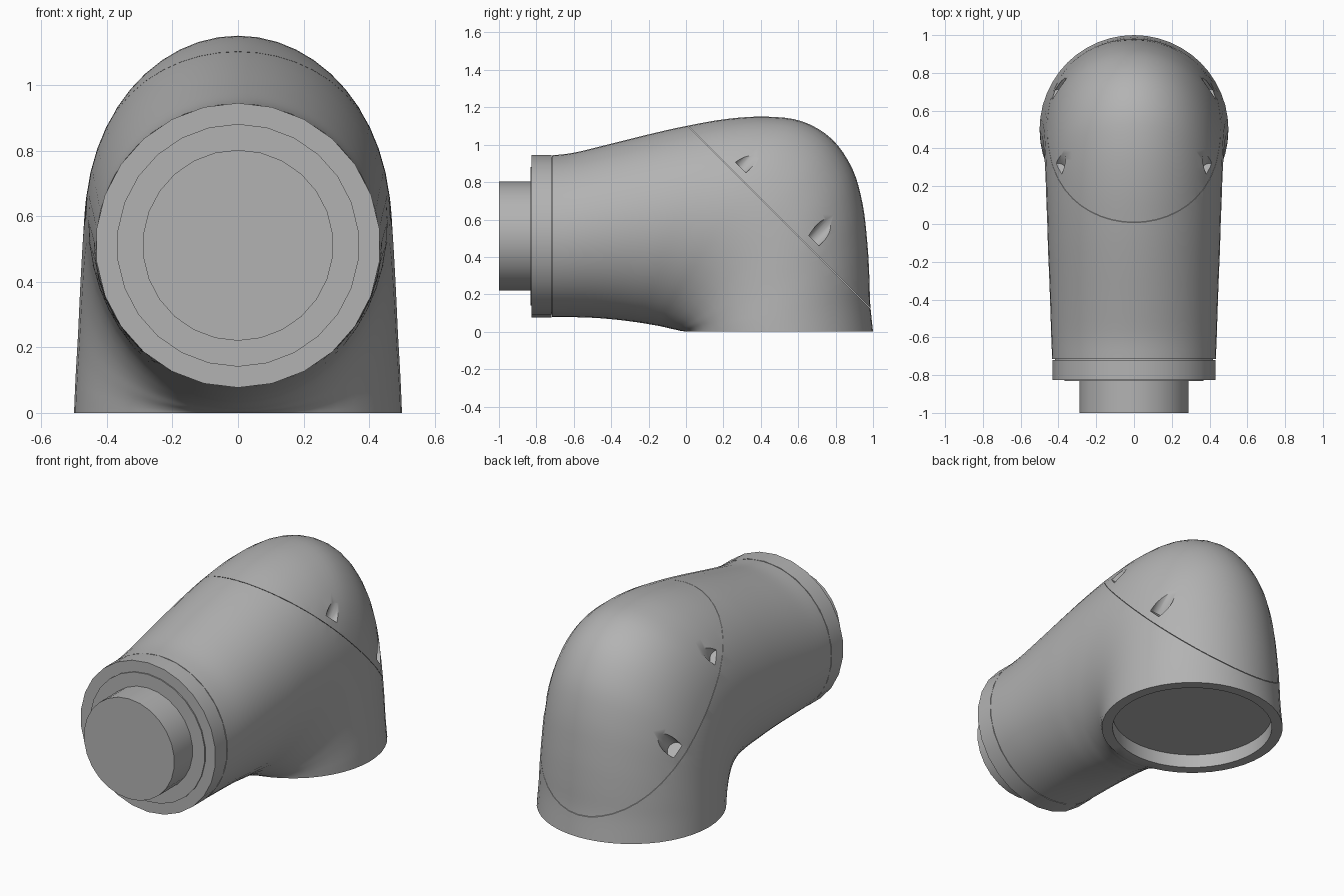
import bpy, bmesh, math
from mathutils import Vector

if "Cube" in bpy.data.objects:
    bpy.data.objects.remove(bpy.data.objects["Cube"])

grey = bpy.data.materials.new("light_grey")
grey.diffuse_color = (0.45, 0.45, 0.45, 1)
grey.use_nodes = True
grey.node_tree.nodes["Principled BSDF"].inputs["Base Color"].default_value = grey.diffuse_color

# Elbow stations: inner point (y, z), outer point (y, z), half width
STATIONS = [
    (0, 0, 1, 0, .5), (-.005, .001, .985, .15, .497), (-.015, .003, .98, .3, .493),
    (-.03, .005, .97, .47, .488), (-.05, .01, .945, .68, .483), (-.075, .015, .89, .87, .478),
    (-.105, .022, .78, 1.03, .473), (-.14, .03, .62, 1.125, .468), (-.18, .037, .43, 1.15, .464),
    (-.225, .045, .22, 1.138, .459), (-.28, .053, 0, 1.1, .455), (-.36, .063, -.2, 1.055, .449),
    (-.47, .073, -.42, 1.0, .443), (-.6, .078, -.6, .957, .438), (-.716, .079, -.716, .943, .433)]
SEGS, SUB = 48, 4
SEAM = 1.11        # cap seam is the plane y + z = SEAM


def smooth_stations(st):
    """Catmull-Rom interpolation between the stations."""
    out = []
    for i in range(len(st) - 1):
        p = [st[max(i - 1, 0)], st[i], st[i + 1], st[min(i + 2, len(st) - 1)]]
        for k in range(SUB):
            t = k / SUB
            out.append(tuple(.5 * (2 * b + (c - a) * t + (2 * a - 5 * b + 4 * c - d) * t * t
                                   + (3 * b - a - 3 * c + d) * t ** 3) for a, b, c, d in zip(*p)))
    return out + [st[-1]]


def shade(ob):
    bpy.ops.object.select_all(action='DESELECT')
    ob.select_set(True)
    bpy.context.view_layer.objects.active = ob
    bpy.ops.object.shade_smooth_by_angle(angle=math.radians(38))


def elbow_part(name, keep_cap):
    bm = bmesh.new()
    # the first two rings are the recess under the foot
    st = [(.06, .08, .94, .08, .44), (.06, 0, .94, 0, .44)] + smooth_stations(STATIONS)
    rings = []
    for ay, az, by, bz, w in st:
        my, mz, hy, hz = (ay + by) / 2, (az + bz) / 2, (by - ay) / 2, (bz - az) / 2
        ring = []
        for s in range(SEGS):
            a = 2 * math.pi * s / SEGS
            ring.append(bm.verts.new((w * math.sin(a), my + hy * math.cos(a), mz + hz * math.cos(a))))
        rings.append(ring)
    for r, q in zip(rings, rings[1:]):
        for s in range(SEGS):
            n = (s + 1) % SEGS
            bm.faces.new((r[s], r[n], q[n], q[s]))
    bm.faces.new(rings[0])
    bm.faces.new(rings[-1])
    # split along the diagonal seam and close the cut
    off = .0015 if keep_cap else -.0015
    bmesh.ops.bisect_plane(bm, geom=bm.verts[:] + bm.edges[:] + bm.faces[:], dist=1e-6,
                           plane_co=(0, 0, SEAM + off), plane_no=Vector((0, 1, 1)).normalized(),
                           clear_inner=keep_cap, clear_outer=not keep_cap)
    bmesh.ops.holes_fill(bm, edges=bm.edges[:], sides=0)
    bmesh.ops.recalc_face_normals(bm, faces=bm.faces[:])
    me = bpy.data.meshes.new(name)
    bm.to_mesh(me)
    bm.free()
    me.materials.append(grey)
    ob = bpy.data.objects.new(name, me)
    bpy.context.collection.objects.link(ob)
    return ob


shade(elbow_part("elbow_body", False))
cap = elbow_part("elbow_cap", True)

# Screw pockets in the cap, drilled square to the seam
for side in (-1, 1):
    for y, z in ((.29, .88), (.68, .49)):
        d = .2 * math.sqrt(.5)
        bpy.ops.mesh.primitive_cylinder_add(vertices=24, radius=.044, depth=.4,
                                            location=(side * .405, y + d, z + d),
                                            rotation=(-math.pi / 4, 0, 0))
        cutter = bpy.context.object
        cutter.name = "pocket_cutter"
        cutter.hide_render = True
        cutter.data.materials.append(grey)
        mod = cap.modifiers.new("pocket", 'BOOLEAN')
        mod.operation = 'DIFFERENCE'
        mod.object = cutter
        bpy.context.view_layer.objects.active = cap
        bpy.ops.object.modifier_apply(modifier=mod.name)
        bpy.data.objects.remove(cutter)
shade(cap)


# End collar, raised face and plug along the arm axis
def disc(name, radius, y0, y1):
    bpy.ops.mesh.primitive_cylinder_add(vertices=26, radius=radius, depth=y1 - y0,
                                        location=(0, (y0 + y1) / 2, .511),
                                        rotation=(math.pi / 2, 0, 0))
    ob = bpy.context.object
    ob.name = name
    ob.data.materials.append(grey)
    shade(ob)


disc("end_collar", .434, -.825, -.72)
disc("collar_core", .42, -.73, -.70)
disc("collar_face", .37, -.832, -.80)
disc("end_plug", .291, -1.0, -.82)
